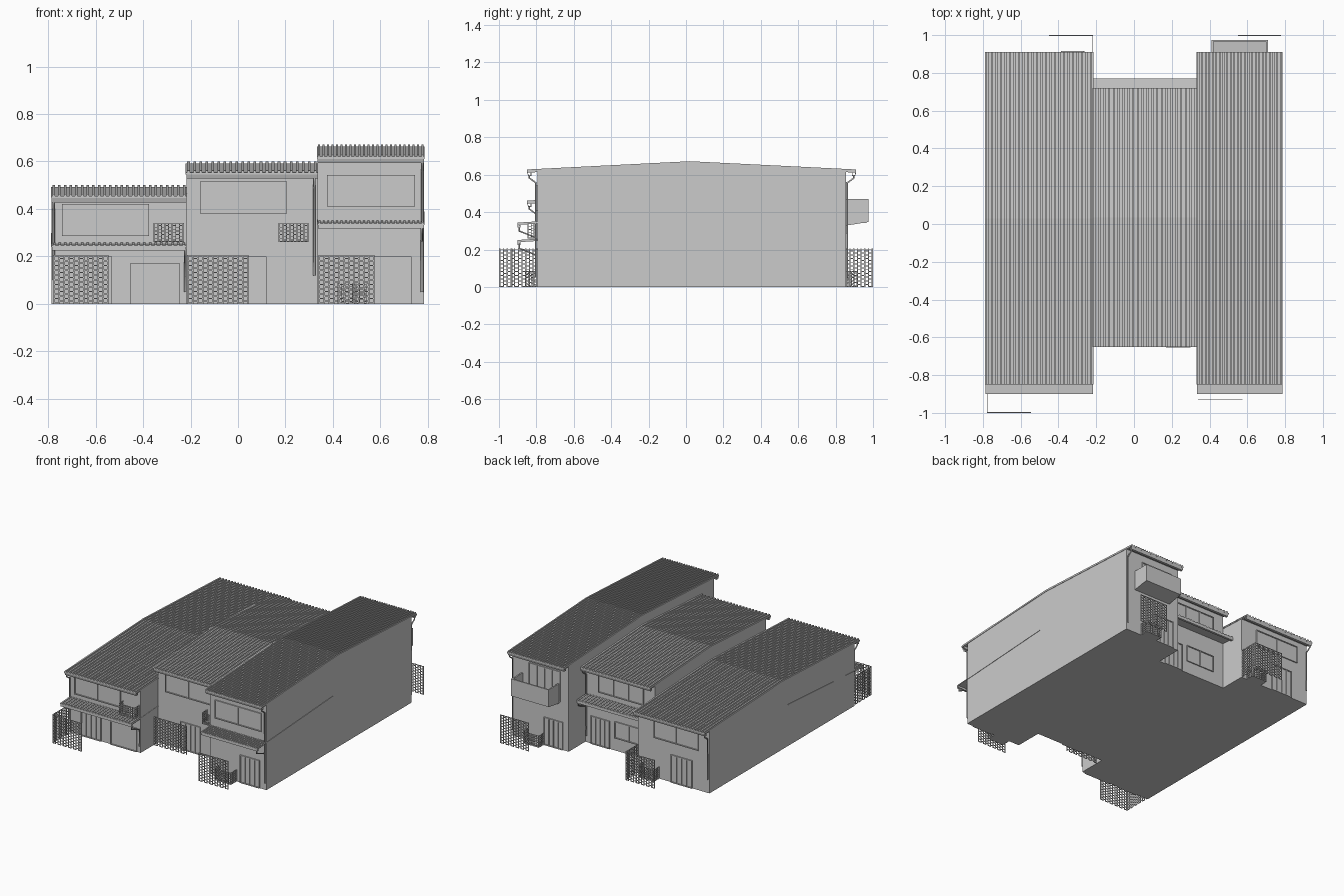
import bpy, bmesh
from mathutils import Vector

if "Cube" in bpy.data.objects:
    bpy.data.objects.remove(bpy.data.objects["Cube"])


def box(bm, x0, x1, y0, y1, z0, z1):
    m = bmesh.ops.create_cube(bm, size=1.0)
    for v in m["verts"]:
        v.co = Vector(((x0 + x1) / 2 + v.co.x * (x1 - x0),
                       (y0 + y1) / 2 + v.co.y * (y1 - y0),
                       (z0 + z1) / 2 + v.co.z * (z1 - z0)))


def prism(bm, prof, x0, x1):
    """Extrude a (y, z) outline along x."""
    a = [bm.verts.new((x0, y, z)) for y, z in prof]
    b = [bm.verts.new((x1, y, z)) for y, z in prof]
    bm.faces.new(a)
    bm.faces.new(b[::-1])
    n = len(prof)
    for i in range(n):
        j = (i + 1) % n
        bm.faces.new((a[j], a[i], b[i], b[j]))


def finish(name, bm):
    bmesh.ops.recalc_face_normals(bm, faces=bm.faces)
    me = bpy.data.meshes.new(name)
    bm.to_mesh(me)
    bm.free()
    ob = bpy.data.objects.new(name, me)
    bpy.context.collection.objects.link(ob)
    return ob


def band(path, t):
    """Sheet outline following a (y, z) path, thickness t downward."""
    return path + [(y, z - t) for y, z in reversed(path)]


def ribbed_sheet(name, path, x0, x1, n, t=0.009, rib=0.008):
    bm = bmesh.new()
    low = [(y, z - rib) for y, z in path]
    prism(bm, band(low, t), x0, x1)
    step = (x1 - x0) / n
    for i in range(n):
        c = x0 + (i + 0.5) * step
        prism(bm, band(path, rib + 0.001), c - step * 0.22, c + step * 0.22)
    return finish(name, bm)


def lattice_bars(bm, axis, at, u0, u1, z0, z1, cell=0.021, t=0.006):
    """Upright bars with staggered short rungs."""
    def bar(a, b, c, d):
        if axis == 'x':
            box(bm, a, b, at - 0.002, at + 0.002, c, d)
        else:
            box(bm, at - 0.002, at + 0.002, a, b, c, d)
    n = max(2, round((u1 - u0) / cell))
    s = (u1 - u0 - t) / n
    for i in range(n + 1):
        bar(u0 + i * s, u0 + i * s + t, z0, z1)
    rows = max(2, round((z1 - z0) / cell))
    h = (z1 - z0 - t) / rows
    for i in range(n):
        for j in range(rows + 1):
            z = z0 + (j + (0.5 if i % 2 and j < rows else 0)) * h
            bar(u0 + i * s + t, u0 + (i + 1) * s, z, z + t * 0.8)


def screen(name, axis, at, u0, u1):
    bm = bmesh.new()
    lattice_bars(bm, axis, at, u0, u1, 0, 0.205)
    finish(name, bm)


def cage(name, x0, x1, wall, d, z0, z1):
    """Lattice guard on three sides, d = signed depth from the wall."""
    bm = bmesh.new()
    y0, y1 = sorted((wall, wall + d))
    lattice_bars(bm, 'x', wall + d, x0, x1, z0, z1, 0.0155, 0.004)
    for x in (x0, x1):
        lattice_bars(bm, 'y', x, y0, y1, z0, z1, 0.0155, 0.004)
    box(bm, x0, x1, y0, y1, z0, z0 + 0.004)
    finish(name, bm)


def opening(name, x0, x1, z0, z1, wall, s, n):
    """Framed window or sliding door; s = -1 front, 1 back."""
    bm = bmesh.new()
    f = 0.006

    def b(a, c, d, e, depth):
        y0, y1 = sorted((wall - s * 0.002, wall + s * depth))
        box(bm, a, c, y0, y1, d, e)
    b(x0, x1, z0, z0 + f, 0.008)
    b(x0, x1, z1 - f, z1, 0.008)
    for i in range(n + 1):
        x = x0 + (x1 - x0 - f) * i / n
        b(x, x + f, z0, z1, 0.008)
    b(x0 + f, x1 - f, z0 + f, z1 - f, 0.002)
    finish(name, bm)


def pipe(name, x, pts):
    cu = bpy.data.curves.new(name, 'CURVE')
    cu.dimensions = '3D'
    cu.bevel_depth = 0.005
    cu.bevel_resolution = 1
    cu.use_fill_caps = True
    sp = cu.splines.new('POLY')
    sp.points.add(len(pts) - 1)
    for p, (y, z) in zip(sp.points, pts):
        p.co = (x, y, z, 1)
    bpy.context.collection.objects.link(bpy.data.objects.new(name, cu))


# Houses: name, x range, walls y, roof y, ridge y, ridge z, eave z, ribs, pipe x, pipe foot
houses = [
    ("left", -0.785, -0.218, -0.795, 0.855, -0.85, 0.91, 0.03, 0.50, 0.462, 24, -0.776, 0.10),
    ("middle", -0.218, 0.335, -0.595, 0.665, -0.65, 0.72, 0.035, 0.60, 0.562, 22, 0.322, 0.12),
    ("right", 0.335, 0.783, -0.795, 0.855, -0.85, 0.91, 0.02, 0.672, 0.628, 24, 0.776, 0.05)]
for nm, x0, x1, w0, w1, r0, r1, ry, rz, ez, n, px, pz in houses:
    # gabled wall block
    def top(y):
        t = (y - r0) / (ry - r0) if y < ry else (r1 - y) / (r1 - ry)
        return ez + (rz - ez) * t - 0.012
    bm = bmesh.new()
    prism(bm, [(w0, 0), (w1, 0), (w1, top(w1)), (ry, top(ry)), (w0, top(w0))], x0, x1)
    finish(nm + "_house_walls", bm)
    # ribbed roof
    ribbed_sheet(nm + "_roof", [(r0, ez), (ry, rz), (r1, ez)], x0 - 0.003, x1 + 0.003, n)
    for side, e, w, s in (("front", r0, w0, -1), ("back", r1, w1, 1)):
        # open gutter under the eave
        bm = bmesh.new()
        z = ez - 0.016
        prism(bm, [(e, z), (e - s * .004, z), (e - s * .008, z - .013), (e - s * .019, z - .013),
                   (e - s * .019, z), (e - s * .023, z), (e - s * .023, z - .018),
                   (e - s * .006, z - .018)], x0, x1)
        finish(f"{nm}_{side}_gutter", bm)
        # downpipe
        pipe(f"{nm}_{side}_downpipe", px, [(e - s * .013, z - .015), (e - s * .013, z - .03),
                                           (w + s * .008, z - .055), (w + s * .008, pz)])

# Lower awnings: name, x range, outer y, inner y, outer z, inner z, ribs, side
for nm, x0, x1, ya, yb, za, zb, n, s in [
        ("left_front", -0.787, -0.216, -0.90, -0.04, 0.251, 0.305, 24, -1),
        ("right_front", 0.333, 0.786, -0.90, -0.04, 0.344, 0.396, 24, -1),
        ("middle_back", -0.217, 0.333, 0.77, 0.30, 0.345, 0.375, 22, 1)]:
    ribbed_sheet(nm + "_awning", [(ya, za), (yb, zb)], x0, x1, n, 0.006, 0.006)
    bm = bmesh.new()
    box(bm, x0 + .003, x1 - .003, *sorted((ya, ya - s * .016)), za - .026, za - .012)
    finish(nm + "_awning_gutter", bm)
    wall = -0.795 if s < 0 else 0.665
    px = x1 - 0.012 if nm != "left_front" else x1 - 0.006
    pipe(nm + "_awning_pipe", px, [(ya - s * .008, za - .02), (ya - s * .008, za - .045),
                                   (wall + s * .008, za - .08), (wall + s * .008, 0.05)])

# Windows and sliding doors
for nm, x0, x1, z0, z1, w, s, n in [
        ("left_front_upper_window", -0.742, -0.375, 0.285, 0.42, -0.795, -1, 2),
        ("middle_front_upper_window", -0.16, 0.207, 0.38, 0.515, -0.595, -1, 2),
        ("right_front_upper_window", 0.375, 0.745, 0.41, 0.542, -0.795, -1, 2),
        ("left_front_door", -0.69, -0.53, 0, 0.2, -0.795, -1, 4),
        ("left_front_side_door", -0.455, -0.245, 0, 0.17, -0.795, -1, 1),
        ("middle_front_door", -0.04, 0.12, 0, 0.2, -0.595, -1, 4),
        ("right_front_door", 0.575, 0.73, 0, 0.2, -0.795, -1, 4),
        ("left_back_upper_window", -0.70, -0.345, 0.285, 0.41, 0.855, 1, 2),
        ("left_back_door", -0.65, -0.48, 0, 0.2, 0.855, 1, 4),
        ("middle_back_upper_window", -0.13, 0.23, 0.385, 0.51, 0.665, 1, 3),
        ("middle_back_lower_window", -0.13, 0.10, 0.09, 0.21, 0.665, 1, 2),
        ("middle_back_door", 0.14, 0.29, 0, 0.2, 0.665, 1, 4),
        ("right_back_balcony_door", 0.40, 0.65, 0.34, 0.56, 0.855, 1, 4),
        ("right_back_door", 0.38, 0.53, 0, 0.2, 0.855, 1, 4)]:
    opening(nm, x0, x1, z0, z1, w, s, n)

# Rear balcony, open at the top with a sloped underside
bm = bmesh.new()
prism(bm, [(0.855, 0.328), (0.975, 0.347), (0.975, 0.357), (0.855, 0.345)], 0.41, 0.71)
box(bm, 0.41, 0.71, 0.965, 0.975, 0.35, 0.47)
for x in (0.41, 0.70):
    box(bm, x, x + 0.01, 0.855, 0.966, 0.343, 0.47)
finish("rear_balcony", bm)

# Lattice garden screens
screen("left_front_screen", 'x', -0.998, -0.777, -0.545)
screen("left_front_side_screen", 'y', -0.777, -0.998, -0.795)
screen("middle_front_screen", 'x', -0.645, -0.215, 0.045)
screen("right_front_screen", 'x', -0.93, 0.34, 0.575)
screen("left_back_screen", 'x', 0.998, -0.45, -0.217)
screen("left_back_side_screen", 'y', -0.219, 0.855, 0.998)
screen("right_back_screen", 'x', 0.998, 0.55, 0.778)

# Lattice unit guards
cage("left_front_guard", -0.355, -0.23, -0.795, -0.05, 0.26, 0.34)
cage("middle_front_guard", 0.172, 0.296, -0.595, -0.058, 0.26, 0.34)
cage("right_front_guard", 0.42, 0.545, -0.795, -0.065, 0, 0.085)
cage("left_back_guard", -0.385, -0.265, 0.855, 0.06, 0, 0.085)
cage("right_back_guard", 0.53, 0.655, 0.855, 0.06, 0, 0.085)
